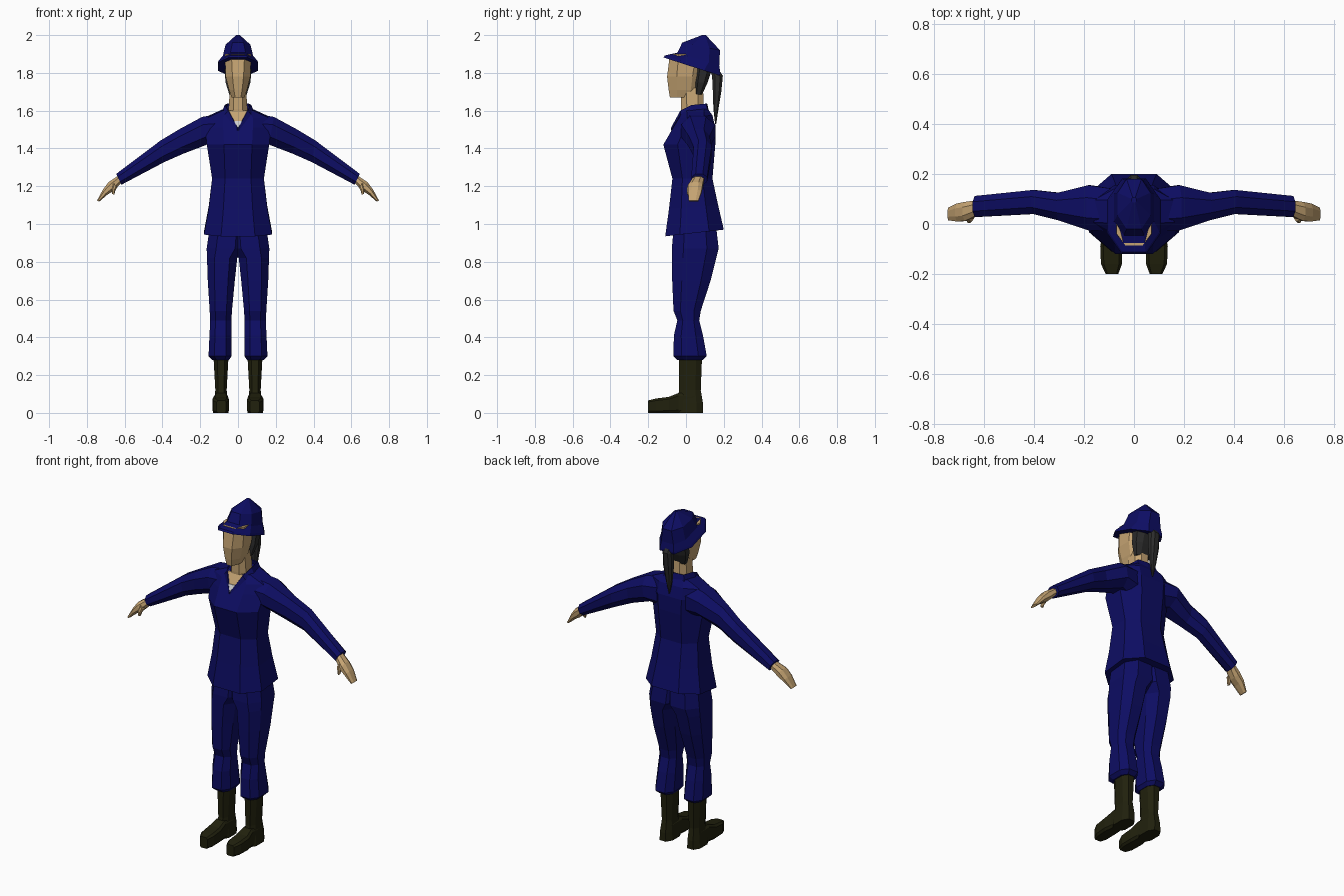
import bpy
import bmesh
from mathutils import Vector

default_cube = bpy.data.objects.get("Cube")
if default_cube:
    bpy.data.objects.remove(default_cube, do_unlink=True)


def make_material(name, red, green, blue):
    material = bpy.data.materials.new(name)
    material.use_nodes = True
    colour = (red, green, blue, 1)
    material.diffuse_color = colour
    shader = material.node_tree.nodes["Principled BSDF"]
    shader.inputs["Base Color"].default_value = colour
    shader.inputs["Roughness"].default_value = 0.9
    return material


NAVY = make_material("navy cloth", .004, .004, .125)
SKIN = make_material("skin", .56, .37, .17)
HAIR = make_material("dark hair", .024, .024, .024)
BOOT = make_material("dark olive leather", .015, .015, .004)
SHIRT = make_material("pale undershirt", .62, .62, .62)


def ring(centre, across, along, flat=.5):
    """Eight-sided section from a centre and two half-extent vectors."""
    c, u, v = Vector(centre), Vector(across), Vector(along)
    corners = [(flat, -1), (1, -flat), (1, flat), (flat, 1),
               (-flat, 1), (-1, flat), (-1, -flat), (-flat, -1)]
    return [c + u * a + v * b for a, b in corners]


def slanted(half_width, front_y, front_z, back_y, back_z, flat=.5):
    """Centred section whose front and back may have different heights."""
    return ring((0, (front_y + back_y) / 2, (front_z + back_z) / 2),
                (half_width, 0, 0),
                (0, (back_y - front_y) / 2, (back_z - front_z) / 2), flat)


def level(z, x_in, x_out, y_front, y_back, flat=.5):
    """Horizontal section given by its limits."""
    return ring(((x_in + x_out) / 2, (y_front + y_back) / 2, z),
                ((x_out - x_in) / 2, 0, 0),
                (0, (y_back - y_front) / 2, 0), flat)


def limb(x_top, z_top, x_low, z_low, y_front, y_back):
    """Section across an arm, given by its top and bottom points."""
    return ring(((x_top + x_low) / 2, (y_front + y_back) / 2, (z_top + z_low) / 2),
                (0, (y_back - y_front) / 2, 0),
                ((x_top - x_low) / 2, 0, (z_top - z_low) / 2), .45)


def loft(name, sections, material, side=1, closed=True):
    bm = bmesh.new()
    rows = [[bm.verts.new((p[0] * side, p[1], p[2])) for p in section]
            for section in sections]
    count = len(rows[0])
    for low, high in zip(rows, rows[1:]):
        for i in range(count if closed else count - 1):
            j = (i + 1) % count
            bm.faces.new((low[i], low[j], high[j], high[i]))
    if closed:
        bm.faces.new(rows[0])
        bm.faces.new(rows[-1])
    bmesh.ops.recalc_face_normals(bm, faces=bm.faces)
    mesh = bpy.data.meshes.new(name)
    bm.to_mesh(mesh)
    bm.free()
    mesh.materials.append(material)
    obj = bpy.data.objects.new(name, mesh)
    bpy.context.collection.objects.link(obj)
    return obj


def plate(name, points, material):
    """Thin flat panel facing the front."""
    back = [(x, y + .008, z) for x, y, z in points]
    return loft(name, [points, back], material)


def pair(name, sections, material, closed=True):
    return [loft(prefix + name, sections, material, side, closed)
            for prefix, side in (("left_", 1), ("right_", -1))]


# Jacket body
loft("jacket", [
    slanted(.18, -.11, .935, .2, .97),
    slanted(.155, -.09, 1.08, .17, 1.1),
    slanted(.137, -.072, 1.24, .14, 1.24),
    slanted(.165, -.12, 1.42, .155, 1.42, .45),
    slanted(.175, -.068, 1.51, .155, 1.51, .45),
    slanted(.16, -.038, 1.56, .14, 1.575, .5),
    slanted(.078, -.015, 1.6, .115, 1.61, .72),
], NAVY)

# Open neckline with undershirt showing at its point
plate("neckline_skin", [(0, -.076, 1.51), (.056, -.022, 1.6), (-.056, -.022, 1.6)], SKIN)
plate("undershirt", [(0, -.08, 1.508), (.022, -.059, 1.545), (-.022, -.059, 1.545)], SHIRT)

# Standing collar
collar_top = [(.004, -.078, 1.512), (.052, -.03, 1.6), (.07, .03, 1.63),
              (.058, .105, 1.637), (0, .112, 1.637)]
collar_base = [(.004, -.08, 1.495), (.07, -.028, 1.58), (.088, .03, 1.59),
               (.07, .118, 1.595), (0, .122, 1.595)]
for collar in pair("collar", [collar_base, collar_top], NAVY, closed=False):
    thickness = collar.modifiers.new("Thickness", "SOLIDIFY")
    thickness.thickness = .006

# Sleeves
pair("sleeve", [
    limb(.08, 1.585, .08, 1.4, -.03, .14),
    limb(.19, 1.567, .165, 1.42, -.025, .155),
    limb(.31, 1.502, .29, 1.372, .015, .125),
    limb(.41, 1.442, .39, 1.328, .04, .136),
    limb(.645, 1.265, .617, 1.208, .028, .112),
], NAVY)

# Hands and thumbs
pair("hand", [
    limb(.635, 1.255, .615, 1.22, .035, .095),
    limb(.685, 1.222, .655, 1.178, .012, .088),
    limb(.715, 1.182, .692, 1.155, .01, .082),
    limb(.746, 1.125, .735, 1.118, .015, .065),
], SKIN)
pair("thumb", [
    limb(.66, 1.22, .64, 1.195, .012, .045),
    limb(.668, 1.185, .65, 1.175, .004, .03),
    limb(.667, 1.16, .655, 1.155, .004, .02),
], SKIN)

# Trouser legs
pair("trouser_leg", [
    level(.98, -.04, .15, -.065, .16),
    level(.87, -.035, .166, -.075, .173),
    level(.82, .004, .164, -.075, .16),
    level(.7, .017, .16, -.073, .13),
    level(.54, .032, .15, -.066, .078),
    level(.49, .035, .147, -.046, .07),
    level(.41, .034, .151, -.064, .09),
    level(.3, .034, .156, -.067, .11),
    level(.28, .048, .136, -.045, .088),
], NAVY)

# Boots: upright shaft, then the foot running forward
pair("boot_shaft", [
    level(.3, .05, .13, -.038, .085),
    level(.12, .06, .12, -.036, .078),
    level(.05, .054, .128, -.05, .09),
    level(0, .05, .132, -.05, .09),
], BOOT)


def foot_section(y, centre_x, half_width, height):
    return ring((centre_x, y, height / 2), (half_width, 0, 0), (0, 0, height / 2), .72)


pair("boot_foot", [
    foot_section(.05, .09, .034, .1),
    foot_section(-.04, .09, .036, .105),
    foot_section(-.09, .092, .043, .085),
    foot_section(-.16, .09, .042, .076),
    foot_section(-.2, .088, .025, .066),
], BOOT)

# Neck and head
loft("neck", [
    level(1.52, -.055, .055, -.02, .1),
    level(1.61, -.05, .05, -.026, .095),
    level(1.72, -.042, .042, -.026, .09),
], SKIN)
loft("head", [
    level(1.67, -.034, .034, -.085, .055, .45),
    level(1.71, -.048, .048, -.092, .07, .45),
    level(1.78, -.065, .065, -.1, .085, .45),
    level(1.9, -.07, .07, -.085, .1, .5),
], SKIN)

# Hair at the back of the head, with a ponytail
loft("hair", [
    level(1.685, -.046, .046, .045, .085),
    level(1.75, -.066, .066, .045, .115),
    level(1.86, -.074, .074, .055, .15),
], HAIR)
loft("ponytail", [
    level(1.83, -.018, .018, .12, .165),
    level(1.785, -.028, .028, .138, .195),
    level(1.7, -.028, .028, .142, .187),
    level(1.61, -.018, .018, .145, .172),
    level(1.53, -.003, .003, .154, .16),
], HAIR)

# Soft hat with a sloping brim
loft("hat", [
    slanted(.107, -.12, 1.882, .18, 1.785, .45),
    slanted(.102, -.112, 1.892, .182, 1.797, .45),
    slanted(.08, -.045, 1.907, .176, 1.84, .5),
    slanted(.066, -.02, 1.96, .18, 1.92, .45),
    slanted(.01, .085, 2, .105, 2),
], NAVY)
